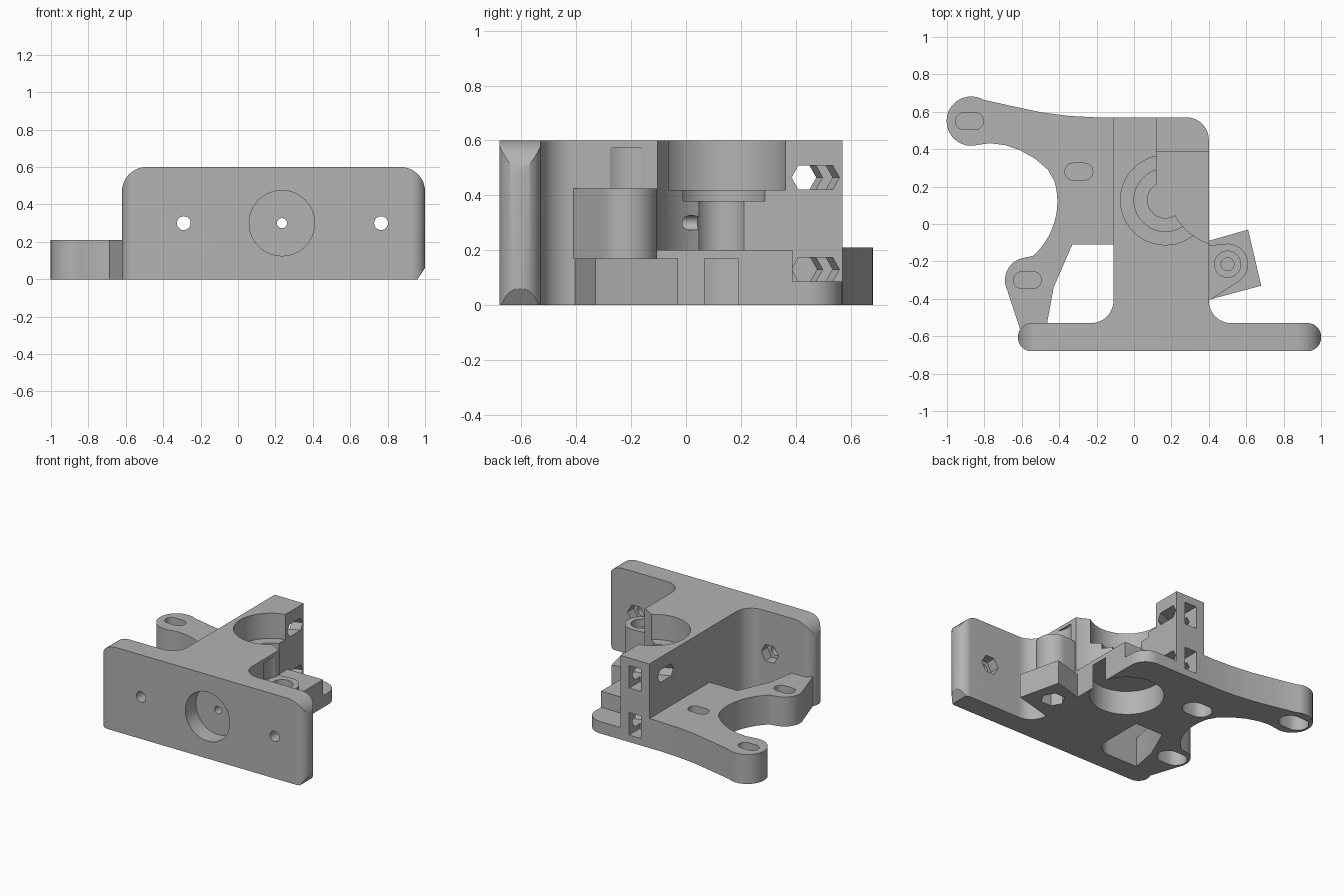
import bpy, bmesh
from math import cos, sin, radians, pi

cube = bpy.data.objects.get("Cube")
if cube:
    bpy.data.objects.remove(cube, do_unlink=True)

grey = bpy.data.materials.new("plain grey plastic")
grey.use_nodes = True
COLOUR = (0.45, 0.45, 0.45, 1)
grey.diffuse_color = COLOUR
grey.node_tree.nodes["Principled BSDF"].inputs["Base Color"].default_value = COLOUR


def arc(cx, cy, r, a0, a1, n=12):
    angles = [radians(a0 + (a1 - a0) * i / n) for i in range(n + 1)]
    return [(cx + r * cos(a), cy + r * sin(a)) for a in angles]


def circle(cx, cy, r, n=48):
    return arc(cx, cy, r, 0, 360, n)[:-1]


def rect(x0, y0, x1, y1):
    return [(x0, y0), (x1, y0), (x1, y1), (x0, y1)]


def slot(cx, cy, half, r):
    return arc(cx + half, cy, r, -90, 90) + arc(cx - half, cy, r, 90, 270)


def prism(name, pts, lo, hi, axis="z"):
    """Extrude a 2D profile along one axis."""
    place = {"x": lambda p, t: (t, p[0], p[1]),
             "y": lambda p, t: (p[0], t, p[1]),
             "z": lambda p, t: (p[0], p[1], t)}[axis]
    bm = bmesh.new()
    face = bm.faces.new([bm.verts.new(place(p, lo)) for p in pts])
    new = bmesh.ops.extrude_face_region(bm, geom=[face])["geom"]
    a, b = place((0, 0), lo), place((0, 0), hi)
    bmesh.ops.translate(bm, vec=[q - p for p, q in zip(a, b)],
                        verts=[v for v in new if isinstance(v, bmesh.types.BMVert)])
    bmesh.ops.recalc_face_normals(bm, faces=bm.faces)
    mesh = bpy.data.meshes.new(name)
    bm.to_mesh(mesh)
    bm.free()
    mesh.materials.append(grey)
    ob = bpy.data.objects.new(name, mesh)
    bpy.context.collection.objects.link(ob)
    return ob


def combine(target, tool, operation="DIFFERENCE"):
    """Apply a boolean and throw the tool away."""
    mod = target.modifiers.new("cut", "BOOLEAN")
    mod.operation, mod.solver, mod.object = operation, "EXACT", tool
    bpy.ops.object.select_all(action="DESELECT")
    bpy.context.view_layer.objects.active = target
    target.select_set(True)
    bpy.ops.object.modifier_apply(modifier=mod.name)
    bpy.data.objects.remove(tool, do_unlink=True)


def cut(target, pts, lo, hi, axis="z"):
    combine(target, prism("cutter", pts, lo, hi, axis))


# Front plate: rounded outline from the front, rounded ends from above
outline = ([(-0.62, 0), (0.96, 0), (1, 0.06)] + arc(0.87, 0.47, 0.13, 0, 90)
           + arc(-0.49, 0.47, 0.13, 90, 180))
plate = prism("front_plate", outline, -0.68, -0.53, "y")
r = 0.072
ends = (arc(-0.62 + r, -0.68 + r, r, 180, 270) + arc(1 - r, -0.68 + r, r, 270, 360)
        + arc(1 - r, -0.53 - r, r, 0, 90) + arc(-0.62 + r, -0.53 - r, r, 90, 180))
combine(plate, prism("cutter", ends, -0.1, 0.8), "INTERSECT")
cut(plate, circle(0.235, 0.3, 0.175), -0.8, -0.56, "y")
cut(plate, circle(0.235, 0.3, 0.027, 24), -0.8, -0.4, "y")
for x in (-0.29, 0.765):
    cut(plate, circle(x, 0.3, 0.037, 24), -0.8, -0.4, "y")
    cut(plate, circle(x, 0.3, 0.068, 6), -0.6, -0.4, "y")

# Main block with fillets into the plate
block_outline = (arc(-0.23, -0.41, 0.12, -90, 0) + [(-0.11, 0.57)]
                 + arc(0.28, 0.45, 0.12, 90, 0) + arc(0.52, -0.41, 0.12, 180, 270))
block = prism("main_block", block_outline, 0, 0.6)
cx, cy = 0.168, 0.128
cut(block, rect(0.12, 0.12, 0.6, 0.8), 0.2, 0.8)           # open side
cut(block, rect(0.12, 0.388, 0.6, 0.8), 0.085, 0.4)        # back corner step
cut(block, circle(0.5, 0.2, 0.32, 64), 0.2, 0.8)           # roller clearance
for radius, low, high in ((0.24, 0.42, 0.8), (0.168, 0.38, 0.5),
                          (0.096, 0.2, 0.45), (0.24, -0.1, 0.17)):
    cut(block, circle(cx, cy, radius), low, high)          # bearing seats
cut(block, circle(0.5, -0.215, 0.118), 0.425, 0.575)       # screw head groove
cut(block, circle(0.235, 0.3, 0.027, 24), -0.8, 0.3, "y")  # feed hole

# Slanted clamp screw passages and their nut slots
for z, start in ((0.465, -0.2), (0.13, -0.1)):
    hexagon = [(0.385, z), (0.41, z + 0.044), (0.535, z + 0.044),
               (0.56, z), (0.535, z - 0.044), (0.41, z - 0.044)]
    passage = prism("cutter", hexagon, start, 0.2, "x")
    for v in passage.data.vertices:
        v.co.y += 0.37 * (v.co.x - 0.12)
    combine(block, passage)
    cut(block, rect(-0.045, z - 0.08, 0.05, z + 0.08), 0.45, 0.7, "y")

# Motor bracket: low wing with an arm, a foot and an arched edge
bracket_outline = (
    arc(-0.87, 0.55, 0.132, 285, 60, 24)
    + [(-0.65, 0.63), (-0.5, 0.598), (-0.35, 0.578), (-0.2, 0.57), (-0.11, 0.57),
       (-0.11, -0.11), (-0.33, -0.11), (-0.43, -0.34), (-0.47, -0.56), (-0.61, -0.56)]
    + arc(-0.57, -0.3, 0.12, 205, 105)
    + arc(-0.8, 0.12, 0.39, -48, 16, 20)
    + [(-0.46, 0.29), (-0.53, 0.35), (-0.61, 0.395), (-0.69, 0.422), (-0.77, 0.432)])
bracket = prism("motor_bracket", bracket_outline, 0, 0.21)
for x, y in ((-0.88, 0.55), (-0.295, 0.28), (-0.57, -0.3)):
    cut(bracket, slot(x, y, 0.03, 0.045), 0.14, 0.4)
    cut(bracket, slot(x, y, 0.03, 0.075), -0.1, 0.12)

# Hinge: angled foot and the boss above it
foot = prism("hinge_foot", [(0.4, -0.09), (0.61, -0.03), (0.68, -0.33), (0.4, -0.405)], 0, 0.17)
cut(foot, circle(0.5, -0.215, 0.08, 6), -0.1, 0.1)
boss = prism("hinge_boss", [(0.4, -0.41)] + arc(0.5, -0.215, 0.11, -58, 90, 24)
             + [(0.4, -0.115)], 0.17, 0.425)
cut(boss, circle(0.5, -0.215, 0.07), 0.37, 0.6)
cut(boss, circle(0.5, -0.215, 0.035, 24), 0.2, 0.6)

# Smooth the curves and keep the edges sharp
bpy.ops.object.select_all(action="DESELECT")
for ob in (plate, block, bracket, foot, boss):
    ob.select_set(True)
bpy.context.view_layer.objects.active = block
bpy.ops.object.shade_smooth_by_angle(angle=radians(30))
